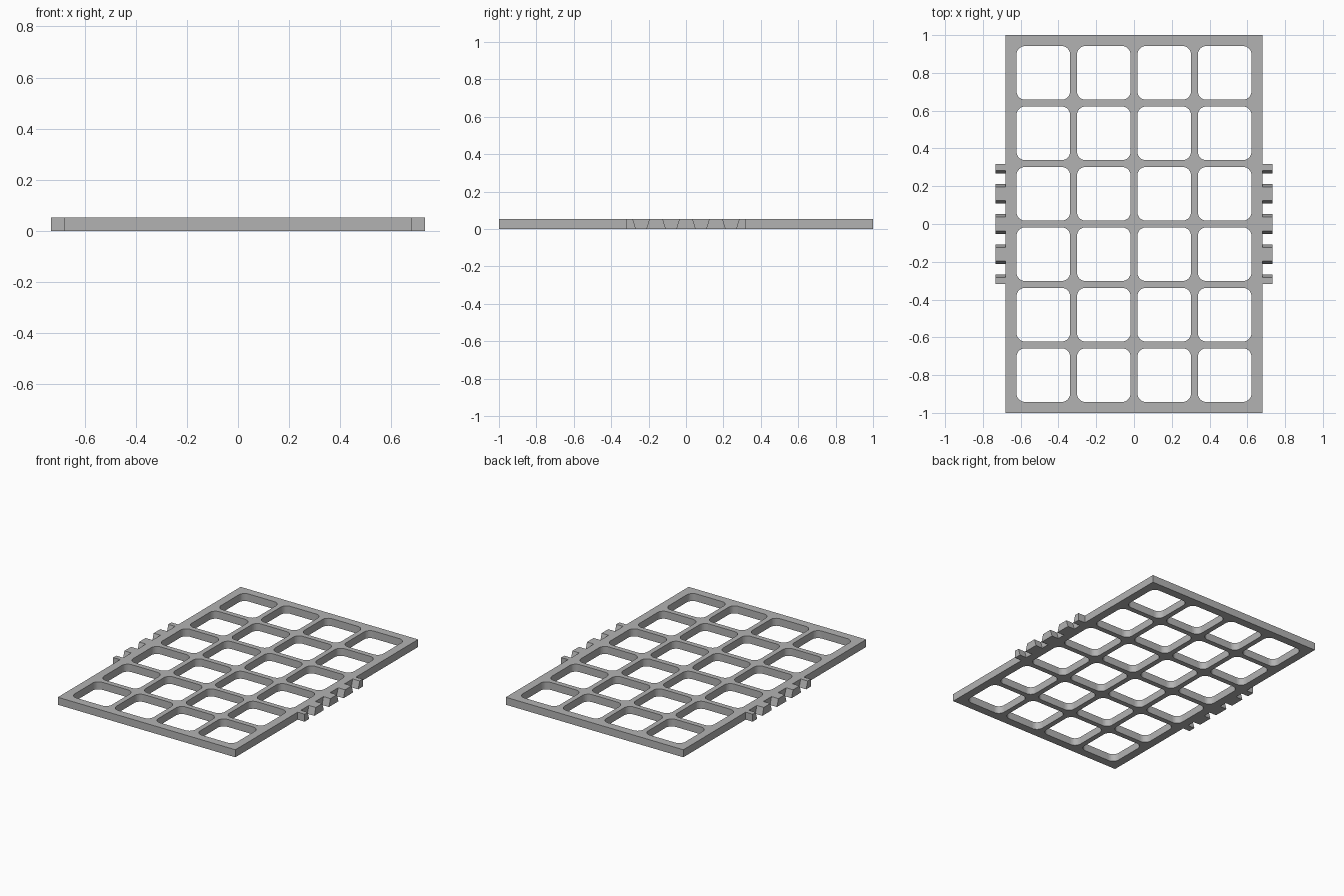
import bpy, bmesh, math

HEIGHT = 0.052
HALF_X, HALF_Y = 0.68, 1.0
PITCH, HOLE, RADIUS = 0.32, 0.284, 0.045
TOOTH_X = 0.733

cube = bpy.data.objects.get("Cube")
if cube:
    bpy.data.objects.remove(cube, do_unlink=True)

grey = bpy.data.materials.new("grey plastic")
grey.use_nodes = True
grey.diffuse_color = (0.45, 0.45, 0.45, 1)
grey.node_tree.nodes["Principled BSDF"].inputs["Base Color"].default_value = grey.diffuse_color


def link(name, data):
    obj = bpy.data.objects.new(name, data)
    bpy.context.collection.objects.link(obj)
    return obj


def rounded_square(cx, cy, half, radius, steps=8):
    points = []
    for corner in range(4):
        mid = math.radians(45 + 90 * corner)
        ox = cx + math.copysign(half - radius, math.cos(mid))
        oy = cy + math.copysign(half - radius, math.sin(mid))
        for i in range(steps + 1):
            a = math.radians(90) * (corner + i / steps)
            points.append((ox + radius * math.cos(a), oy + radius * math.sin(a)))
    return points


# Grid plate: filled outline with a 4 by 6 array of rounded openings
curve = bpy.data.curves.new("grid_outline", 'CURVE')
curve.dimensions = '2D'
curve.fill_mode = 'BOTH'
curve.extrude = HEIGHT / 2
loops = [[(-HALF_X, -HALF_Y), (HALF_X, -HALF_Y), (HALF_X, HALF_Y), (-HALF_X, HALF_Y)]]
for col in range(4):
    for row in range(6):
        loops.append(rounded_square((col - 1.5) * PITCH, (row - 2.5) * PITCH, HOLE / 2, RADIUS))
for loop in loops:
    spline = curve.splines.new('POLY')
    spline.points.add(len(loop) - 1)
    spline.use_cyclic_u = True
    for point, (x, y) in zip(spline.points, loop):
        point.co = (x, y, 0, 1)

outline = link("grid_outline", curve)
bpy.context.view_layer.update()
mesh = bpy.data.meshes.new_from_object(outline.evaluated_get(bpy.context.evaluated_depsgraph_get()))
bpy.data.objects.remove(outline, do_unlink=True)
bm = bmesh.new()
bm.from_mesh(mesh)
bmesh.ops.remove_doubles(bm, verts=bm.verts, dist=1e-5)
bmesh.ops.translate(bm, verts=bm.verts, vec=(0, 0, HEIGHT / 2))
bmesh.ops.recalc_face_normals(bm, faces=bm.faces)
bm.to_mesh(mesh)
bm.free()
for poly in mesh.polygons:
    poly.use_smooth = False
mesh.materials.clear()
mesh.materials.append(grey)
plate = link("grid_plate", mesh)

# Side teeth: tapered blocks, wider at the base, with square outer ends
GAP_BASE, GAP_TOP, END = 0.028, 0.044, 0.318
gaps = [-0.24, -0.08, 0.08, 0.24]


def add_teeth(name, side):
    bm = bmesh.new()
    lows = [(-END, -END)] + [(g + GAP_BASE, g + GAP_TOP) for g in gaps]
    highs = [(g - GAP_BASE, g - GAP_TOP) for g in gaps] + [(END, END)]
    for (y0, y0_top), (y1, y1_top) in zip(lows, highs):
        profile = [(y0, 0), (y1, 0), (y1_top, HEIGHT), (y0_top, HEIGHT)]
        face = bm.faces.new([bm.verts.new((side * HALF_X, y, z)) for y, z in profile])
        new = bmesh.ops.extrude_face_region(bm, geom=[face])["geom"]
        bmesh.ops.translate(bm, verts=[v for v in new if isinstance(v, bmesh.types.BMVert)],
                            vec=(side * (TOOTH_X - HALF_X), 0, 0))
    bmesh.ops.recalc_face_normals(bm, faces=bm.faces)
    data = bpy.data.meshes.new(name)
    bm.to_mesh(data)
    bm.free()
    data.materials.append(grey)
    link(name, data)


add_teeth("left_teeth", 1)
add_teeth("right_teeth", -1)
